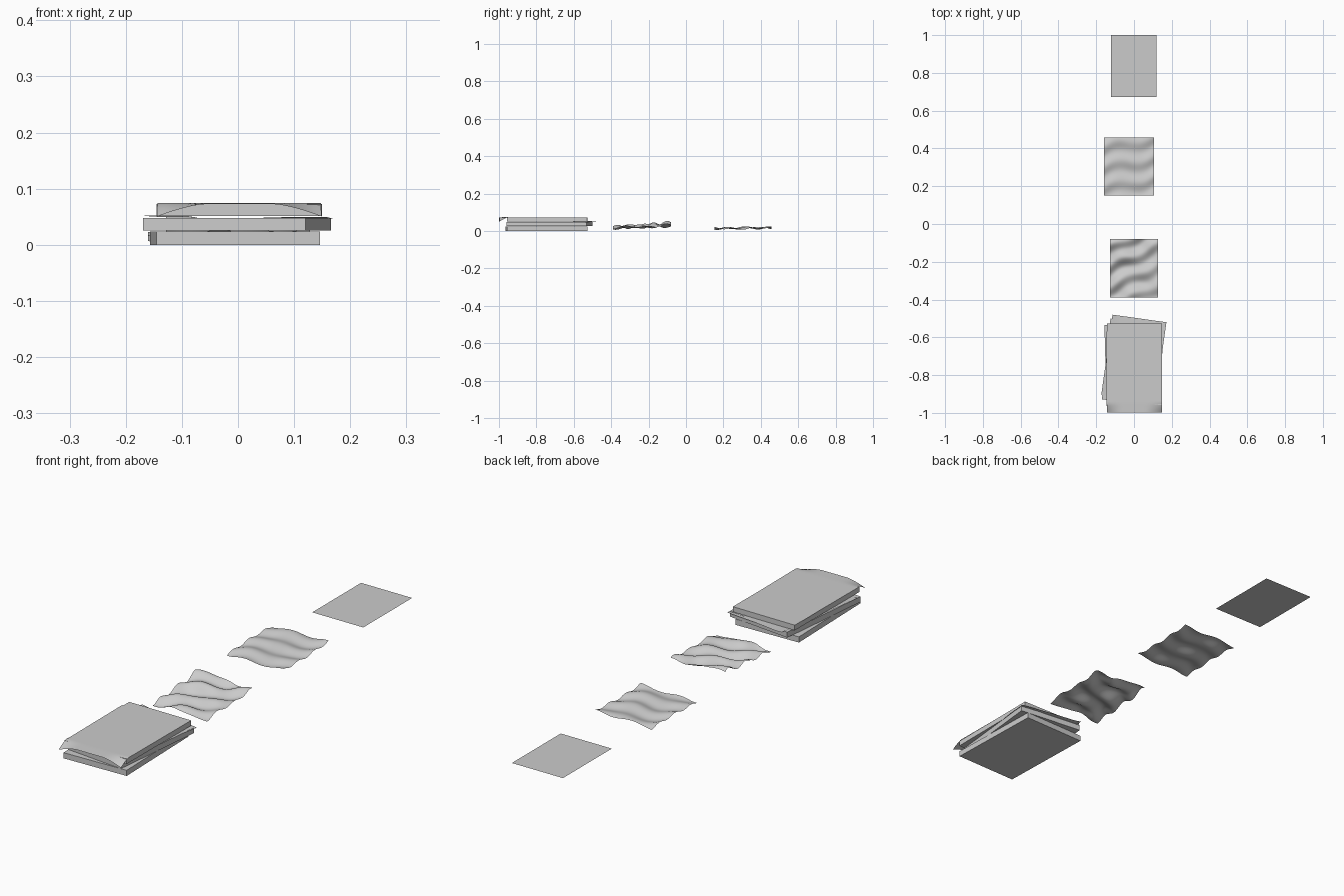
import bpy, bmesh
from math import sin, radians, tau, exp
from mathutils import Matrix, Vector

if "Cube" in bpy.data.objects:
    bpy.data.objects.remove(bpy.data.objects["Cube"])


def finish(bm, name, smooth=False):
    mesh = bpy.data.meshes.new(name)
    bm.to_mesh(mesh)
    bm.free()
    for p in mesh.polygons:
        p.use_smooth = smooth
    ob = bpy.data.objects.new(name, mesh)
    bpy.context.collection.objects.link(ob)
    return ob


def sheet(name, size, centre, height, angle=0, cuts=(1, 1)):
    """Single paper leaf; height(x, y) is evaluated in local coordinates."""
    w, d = size
    bm = bmesh.new()
    nx, ny = cuts
    grid = [[bm.verts.new((w * (i / nx - .5), d * (j / ny - .5), 0))
             for i in range(nx + 1)] for j in range(ny + 1)]
    for j in range(ny):
        for i in range(nx):
            bm.faces.new((grid[j][i], grid[j][i + 1],
                          grid[j + 1][i + 1], grid[j + 1][i]))
    for v in bm.verts:
        v.co.z = height(v.co.x, v.co.y)
    bm.transform(Matrix.Translation((*centre, 0)) @ Matrix.Rotation(radians(angle), 4, 'Z'))
    return finish(bm, name, nx > 1)


def ream(name, centre, z0, z1, angle):
    """Solid block of stacked paper."""
    bm = bmesh.new()
    bmesh.ops.create_cube(bm, size=1)
    bm.transform(Matrix.Translation((*centre, (z0 + z1) / 2))
                 @ Matrix.Rotation(radians(angle), 4, 'Z')
                 @ Matrix.Diagonal((.292, .43, z1 - z0, 1)))
    return finish(bm, name)


# Stack of three reams, each turned a little
ream("bottom_ream", (-.005, -.745), 0, .024, 1.5)
ream("middle_ream", (-.002, -.73), .025, .048, -6)
ream("top_ream", (.002, -.742), .051, .073, -.4)


# Loose leaf between middle and top reams, far right corner sagging
def inner_leaf(x, y):
    sag = max(0, x / .145) * max(0, (y - .12) / .095)
    return .0495 + .003 * max(0, -x / .145 - .8) * 5 - .004 * sag


sheet("inner_loose_leaf", (.288, .43), (-.001, -.713), inner_leaf, -8, (16, 20))


# Leaf on top, hanging over the front with drooping corners
def top_leaf(x, y):
    across = max(0, (abs(x) - .06) / .086)
    along = max(0, (-.165 - y) / .05)
    return .0745 - .022 * min(1, across ** 1.5 * along ** 1.3) - .002 * along


sheet("top_loose_leaf", (.292, .43), (.001, -.783), top_leaf, .4, (24, 36))


# Crumpled leaf with strong diagonal folds
def strong_folds(x, y):
    s = -.4 * x + .92 * y
    t = .92 * x + .4 * y
    k = (s + .105) / .097
    amp = .008 + .012 * max(0, y + .05) - .018 * x
    hump = .015 * exp(-((x + .10) / .09) ** 2 - ((y - .095) / .06) ** 2)
    return (.024 + .03 * y + amp * sin(tau * (k - .5 + .12 * sin(t * 28)))
            + .004 * sin(t * 42 + s * 20) + hump)


sheet("crumpled_leaf", (.256, .31), (0, -.235), strong_folds, 0, (40, 48))


# Slightly creased leaf
def soft_folds(x, y):
    s = -.3 * x + .95 * y
    return (.015 + .005 * sin(s * 62 + 1.5 * sin(x * 20))
            + .003 * sin(x * 38 + y * 18) + .01 * y)


sheet("creased_leaf", (.266, .306), (-.027, .305), soft_folds, 0, (40, 48))

# Flat leaf
sheet("flat_leaf", (.24, .328), (-.002, .836), lambda x, y: .001)
